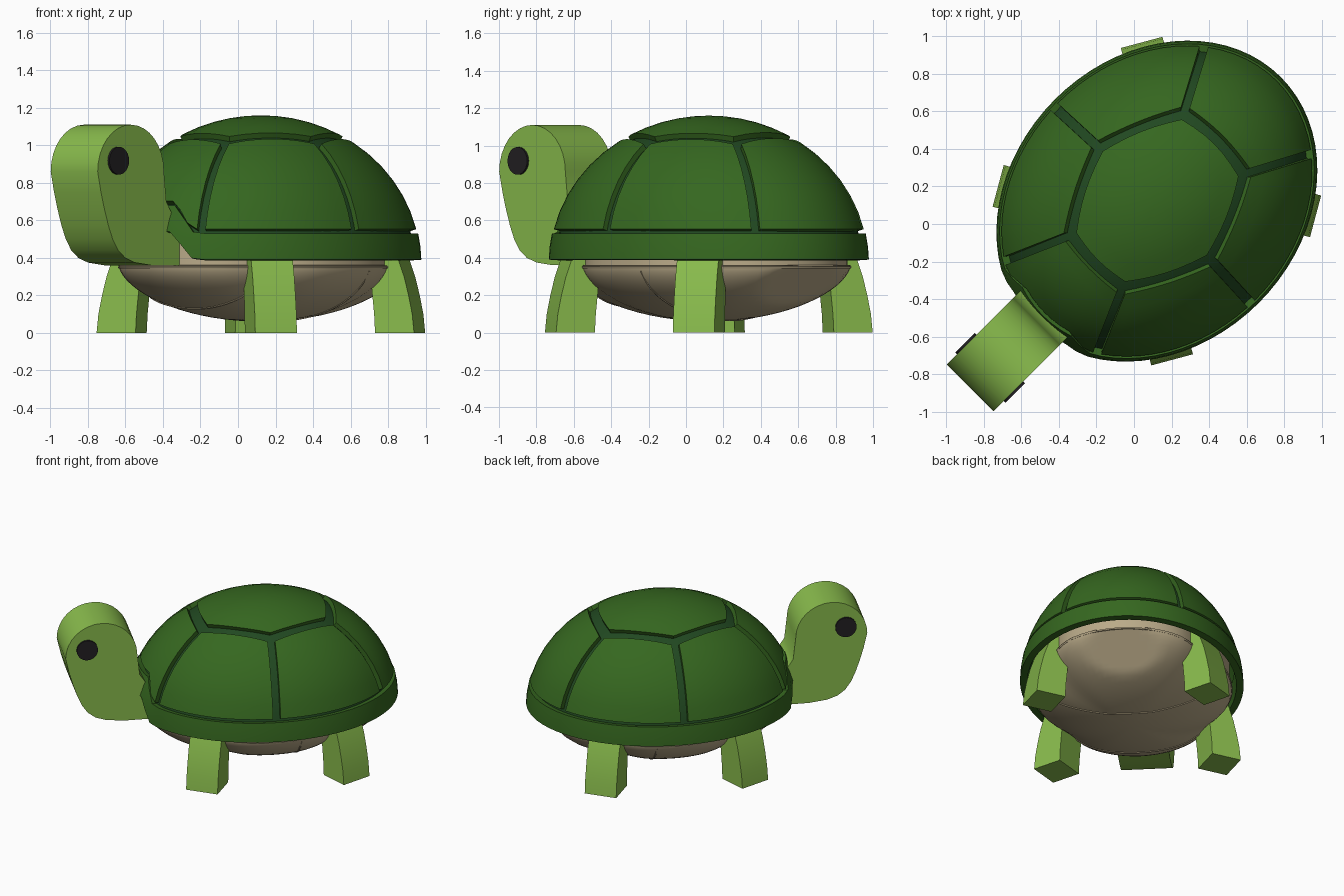
import bpy, bmesh
from math import sin, cos, asin, acos, atan2, exp, pi, radians, sqrt
from mathutils import Matrix, Vector

cube = bpy.data.objects.get("Cube")
if cube:
    bpy.data.objects.remove(cube, do_unlink=True)

# Local frame: origin under the shell centre, facing -y, turned 45 degrees
PLACE = Matrix.Translation((0.122, 0.122, 0)) @ Matrix.Rotation(radians(-45), 4, 'Z')
A, B = 0.764, 0.93             # shell half width and half length
Z0, H = 0.373, 0.787           # dome base height and rise
SEAMS = [radians(d) for d in (-2, 57, 123, 182, 242, 298, 358)]   # shell groove directions


def material(name, rgb):
    m = bpy.data.materials.new(name)
    m.use_nodes = True
    m.diffuse_color = (*rgb, 1)
    m.node_tree.nodes["Principled BSDF"].inputs["Base Color"].default_value = (*rgb, 1)
    return m


SHELL = material("shell green", (0.036, 0.136, 0.014))
GROOVE = material("groove dark green", (0.015, 0.065, 0.015))
SKIN = material("skin green", (0.25, 0.5, 0.073))
BELLY = material("belly tan", (0.49, 0.405, 0.25))
EYE = material("eye black", (0.016, 0.014, 0.016))


def finish(name, bm, mat, thickness=0, fix_normals=True):
    bmesh.ops.remove_doubles(bm, verts=bm.verts, dist=1e-5)
    if fix_normals:
        bmesh.ops.recalc_face_normals(bm, faces=bm.faces)
    bm.transform(PLACE)
    mesh = bpy.data.meshes.new(name)
    bm.to_mesh(mesh)
    bm.free()
    mesh.materials.append(mat)
    ob = bpy.data.objects.new(name, mesh)
    bpy.context.scene.collection.objects.link(ob)
    bpy.ops.object.select_all(action='DESELECT')
    ob.select_set(True)
    bpy.context.view_layer.objects.active = ob
    if thickness:
        mod = ob.modifiers.new("thickness", 'SOLIDIFY')
        mod.thickness = thickness
        mod.offset = -1
        bpy.ops.object.modifier_apply(modifier=mod.name)
    bpy.ops.object.shade_smooth_by_angle(angle=radians(32))


def surface(name, f, ns, nt, mat, thickness=0):
    """Grid surface from f(s, t), with s and t running from 0 to 1."""
    bm = bmesh.new()
    g = [[bm.verts.new(f(i / ns, j / nt)) for j in range(nt + 1)] for i in range(ns + 1)]
    for i in range(ns):
        for j in range(nt):
            bm.faces.new((g[i][j], g[i + 1][j], g[i + 1][j + 1], g[i][j + 1]))
    finish(name, bm, mat, thickness, fix_normals=False)


def oval(angle, r, z):
    return Vector((A * r * cos(angle), B * r * sin(angle), z))


def dome_radius(z):
    return sqrt(max(0, 1 - ((z - Z0) / H) ** 2))


def lift(angle):
    """Raises the rim into an arch over the neck."""
    if sin(angle) > 0:
        return 0
    return 0.15 * min(1, max(0, (0.33 - abs(A * cos(angle))) / 0.12))


def hexagon(k, s, r):
    """Radius of a slightly bulging hexagon, at s along side k."""
    width = SEAMS[k + 1] - SEAMS[k]
    return r * (0.4 + 0.6 * cos(width / 2) / cos((s - 0.5) * width))


# Shell core, seen in the grooves
def core(s, t):
    a = 2 * pi * s
    phi = acos((0.5 + lift(a) - Z0) / H) * (1 - t)
    return oval(a, 0.962 * sin(phi), Z0 + 0.962 * H * cos(phi))


surface("shell_core", core, 72, 14, GROOVE)


# Shell rim
def rim(s, t):
    a = 2 * pi * s
    z = 0.39 + 0.14 * t + lift(a)
    return oval(a, dome_radius(z) + 0.006, z)


surface("shell_rim", rim, 72, 2, SHELL, 0.05)


# Six-sided top plate
def top_plate(s, t):
    k = min(5, int(s * 6 + 1e-6))
    u = s * 6 - k
    r = hexagon(k, u, 0.515) * (1 - t)
    return oval(SEAMS[k] + u * (SEAMS[k + 1] - SEAMS[k]), r, Z0 + H * sqrt(1 - r * r))


surface("top_plate", top_plate, 36, 5, SHELL, 0.04)

# Six side plates
for k in range(6):
    def side_plate(s, t):
        width = SEAMS[k + 1] - SEAMS[k]
        low = acos((0.553 + lift(SEAMS[k] + s * width) - Z0) / H)
        high = asin(hexagon(k, s, 0.59))
        phi = low + (high - low) * t
        gap = asin(0.028 / sin(phi))
        return oval(SEAMS[k] + gap + s * (width - 2 * gap), sin(phi), Z0 + H * cos(phi))

    surface(f"side_plate_{k + 1}", side_plate, 12, 6, SHELL, 0.035)


# Belly: rounded bowl, pinched in beside each leg, with a flat rear panel
def belly_edge(angle):
    leg = atan2(abs(sin(angle)), abs(cos(angle))) - radians(36)
    return 0.9 - 0.06 * exp(-(leg / 0.22) ** 2)


def belly_point(angle, r):
    p = oval(angle, r * belly_edge(angle), 0.36 - 0.3 * max(0, 1 - r * r) ** 0.6)
    p.y = min(p.y, 0.55 + 1.2 * (p.z - 0.145))
    return p


def belly_band(s, t):
    a = 2 * pi * s
    return oval(a, belly_edge(a) - 0.02, 0.35 + 0.2 * t)


def belly_lip(s, t):
    a = 2 * pi * s
    return oval(a, belly_edge(a) + 0.006 - 0.03 * t, 0.352 + 0.012 * t)


surface("belly", lambda s, t: belly_point(2 * pi * s, sin(t * pi / 2)), 72, 18, BELLY)
surface("belly_wall", belly_band, 72, 1, BELLY)
surface("belly_lip", belly_lip, 72, 1, BELLY, 0.01)

# Belly seams
for name, y in (("belly_seam_middle", 0.15), ("belly_seam_front", -0.5)):
    level = y / (0.9 * B)
    half = sqrt(1 - level ** 2) * 0.99

    def seam(s, t):
        x = half * (2 * s - 1)
        p = belly_point(atan2(level, x), sqrt(x * x + level * level))
        return p + Vector((0, 0.006 * cos(2 * pi * t), -0.006 * sin(2 * pi * t)))

    surface(name, seam, 32, 6, BELLY)

# Head and neck: side profile extruded across
profile = [(-1.158 + 0.25 * cos(pi * i / 16), 0.86 + 0.25 * sin(pi * i / 16)) for i in range(17)]
profile += [(-1.383, 0.75), (-1.357, 0.66), (-1.326, 0.57), (-1.295, 0.5), (-1.253, 0.44),
            (-1.2, 0.4), (-1.128, 0.375), (-1.0, 0.36), (-0.5, 0.36), (-0.5, 0.6),
            (-0.8, 0.61), (-0.85, 0.64), (-0.89, 0.7)]
bm = bmesh.new()
side = bm.faces.new([bm.verts.new((-0.177, y, z)) for y, z in profile])
ext = bmesh.ops.extrude_face_region(bm, geom=[side])
bmesh.ops.translate(bm, vec=(0.354, 0, 0),
                    verts=[v for v in ext["geom"] if isinstance(v, bmesh.types.BMVert)])
finish("head_and_neck", bm, SKIN)

# Eyes
for name, sx in (("eye_left", 1), ("eye_right", -1)):
    bm = bmesh.new()
    bmesh.ops.create_cone(bm, cap_ends=True, segments=24, radius1=0.074, radius2=0.074, depth=0.02,
                          matrix=Matrix.Translation((sx * 0.18, -1.258, 0.918))
                          @ Matrix.Rotation(pi / 2, 4, 'Y'))
    finish(name, bm, EYE)

# Legs: square feet turned outwards, curving in under the shell
levels = [(0, 0, 0.215), (0.1, 0.01, 0.21), (0.2, 0.03, 0.2), (0.3, 0.055, 0.185),
          (0.4, 0.09, 0.165), (0.5, 0.13, 0.15)]
for end, sy in (("front", -1), ("back", 1)):
    for hand, sx in (("left", 1), ("right", -1)):
        out = Vector((sx * cos(pi / 6), sy * sin(pi / 6), 0))
        across = Vector((-out.y, out.x, 0)) * 0.115
        foot = Vector((sx * 0.656, sy * 0.541, 0))
        bm = bmesh.new()
        rings = []
        for z, inset, depth in levels:
            p = foot - out * inset + Vector((0, 0, z))
            q = p - out * depth
            rings.append([bm.verts.new(c) for c in (p - across, p + across, q + across, q - across)])
        for lo, hi in zip(rings, rings[1:]):
            for i in range(4):
                j = (i + 1) % 4
                bm.faces.new((lo[i], lo[j], hi[j], hi[i]))
        bm.faces.new(rings[0])
        bm.faces.new(rings[-1])
        finish(f"{end}_{hand}_leg", bm, SKIN)
